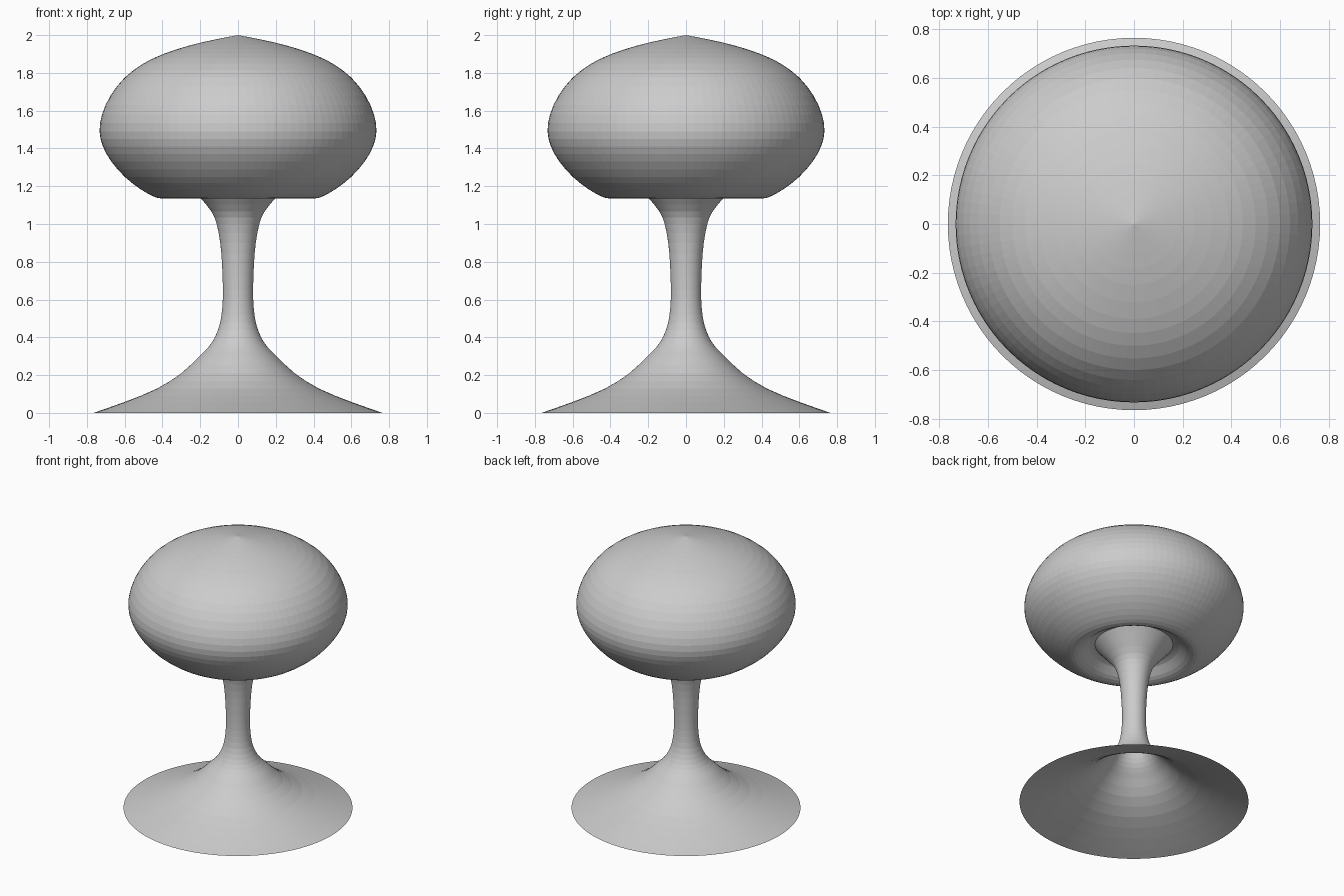
import bpy, bmesh
from math import tau, sin, cos

if "Cube" in bpy.data.objects:
    bpy.data.objects.remove(bpy.data.objects["Cube"])

SEGMENTS = 96


def smooth_curve(pts, steps=2):
    """Catmull-Rom interpolation through the profile points."""
    out = []
    for i in range(len(pts) - 1):
        p0, p1 = pts[max(i - 1, 0)], pts[i]
        p2, p3 = pts[i + 1], pts[min(i + 2, len(pts) - 1)]
        for s in range(steps):
            t = s / steps
            out.append(tuple(
                0.5 * (2 * b + (c - a) * t + (2 * a - 5 * b + 4 * c - d) * t ** 2
                       + (3 * b - a - 3 * c + d) * t ** 3)
                for a, b, c, d in zip(p0, p1, p2, p3)))
    return out + [pts[-1]]


def lathe(name, profile):
    """Revolve (radius, z) points about z; a zero radius becomes a pole."""
    bm = bmesh.new()
    rings = []
    for r, z in profile:
        n = SEGMENTS if r > 1e-5 else 1
        rings.append([bm.verts.new((r * cos(tau * k / n), r * sin(tau * k / n), z))
                      for k in range(n)])
    for a, b in zip(rings, rings[1:]):
        for k in range(SEGMENTS):
            m = (k + 1) % SEGMENTS
            if len(b) == 1:
                bm.faces.new((a[k], a[m], b[0]))
            else:
                bm.faces.new((a[k], a[m], b[m], b[k]))
    mesh = bpy.data.meshes.new(name)
    bm.to_mesh(mesh)
    bm.free()
    obj = bpy.data.objects.new(name, mesh)
    bpy.context.collection.objects.link(obj)
    return obj


# Hollow flared foot and slender stem, widening into the shade's recess
stem = [(0.765, 0), (0.60, 0.058), (0.43, 0.128), (0.30, 0.21), (0.21, 0.295),
        (0.155, 0.35), (0.12, 0.405), (0.095, 0.475), (0.083, 0.56), (0.08, 0.65),
        (0.084, 0.78), (0.094, 0.90), (0.113, 1.0), (0.14, 1.065), (0.20, 1.14),
        (0.26, 1.21)]
lathe("foot_and_stem", smooth_curve(stem))

# Domed shade: recessed underside, rounded lip, wide belly and pointed crown
shade = [(0.26, 1.21), (0.30, 1.195), (0.35, 1.155), (0.40, 1.135), (0.45, 1.147),
         (0.52, 1.187), (0.60, 1.25), (0.67, 1.33), (0.715, 1.41), (0.733, 1.49),
         (0.72, 1.58), (0.675, 1.68), (0.60, 1.775), (0.50, 1.85), (0.39, 1.902),
         (0.25, 1.947), (0.12, 1.977), (0, 2.0)]
lathe("shade", smooth_curve(shade))
